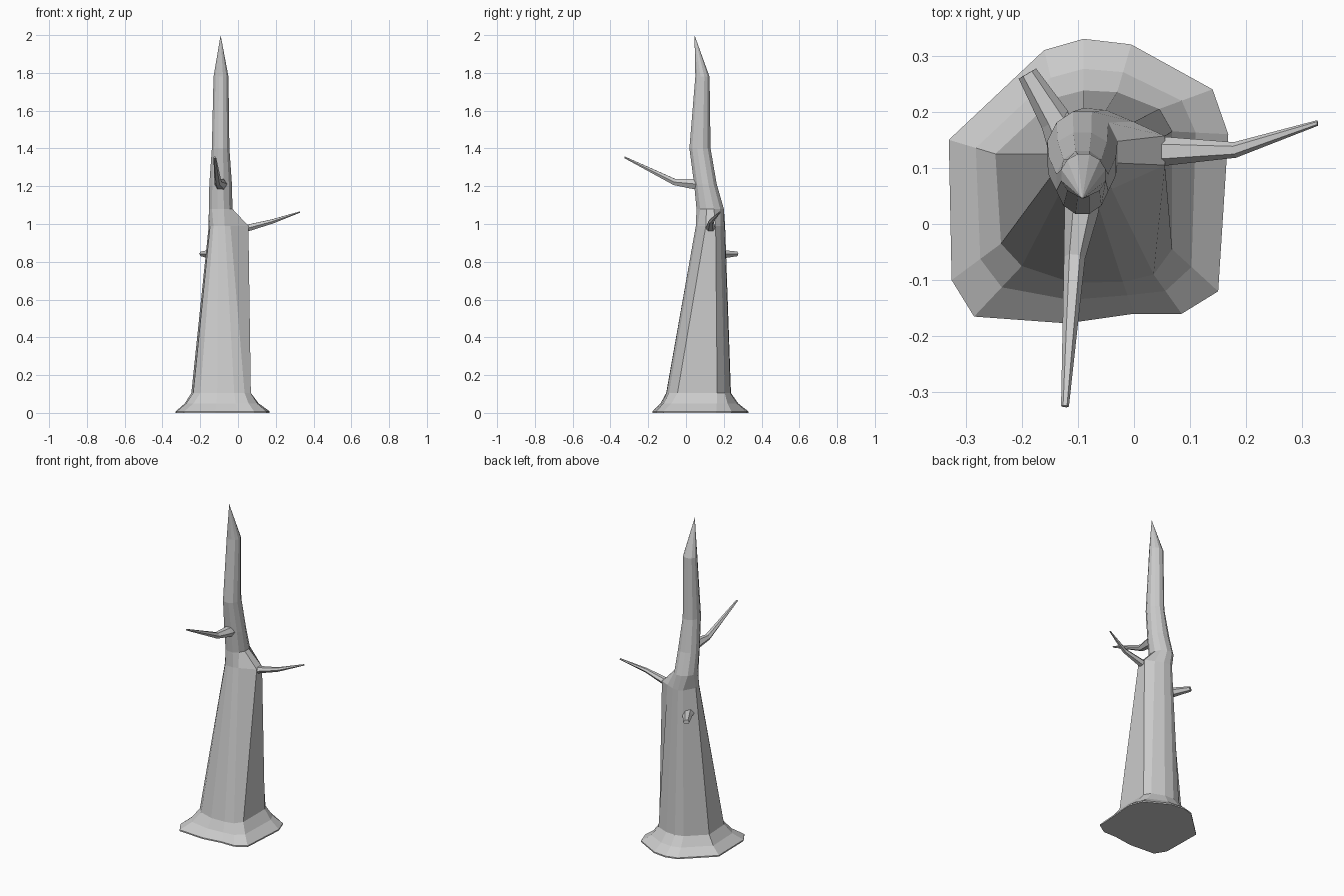
import bpy, bmesh, math
from mathutils import Vector

if "Cube" in bpy.data.objects:
    bpy.data.objects.remove(bpy.data.objects["Cube"])

bark = bpy.data.materials.new("grey bark")
bark.use_nodes = True
GREY = (0.6, 0.6, 0.6, 1)
bark.diffuse_color = GREY
bark.node_tree.nodes["Principled BSDF"].inputs["Base Color"].default_value = GREY


def loft(name, rings, tip=None):
    """Skin a list of equal-sized point rings, closing both ends."""
    bm = bmesh.new()
    loops = [[bm.verts.new(p) for p in ring] for ring in rings]
    n = len(loops[0])
    for a, b in zip(loops, loops[1:]):
        for i in range(n):
            j = (i + 1) % n
            bm.faces.new((a[i], a[j], b[j], b[i]))
    bm.faces.new(loops[0][::-1])
    if tip:
        t = bm.verts.new(tip)
        for i in range(n):
            bm.faces.new((loops[-1][i], loops[-1][(i + 1) % n], t))
    else:
        bm.faces.new(loops[-1])
    bmesh.ops.recalc_face_normals(bm, faces=bm.faces)
    mesh = bpy.data.meshes.new(name)
    bm.to_mesh(mesh)
    bm.free()
    mesh.materials.append(bark)
    bpy.context.collection.objects.link(bpy.data.objects.new(name, mesh))


def flat_ring(points, z):
    return [Vector((x, y, z)) for x, y in points]


def oval(x, y, z, rx, ry, n=12):
    angles = [math.radians(165) + math.tau * i / n for i in range(n)]
    return [Vector((x + rx * math.cos(a), y + ry * math.sin(a), z)) for a in angles]


def branch(name, path, sides=6):
    """Tapered limb through (centre, half width, half height) stations."""
    rings = []
    direction = path[-1][0] - path[0][0]
    side = direction.cross(Vector((0, 0, 1))).normalized()
    up = side.cross(direction).normalized()
    for centre, w, h in path:
        rings.append([centre + side * w * math.cos(math.tau * i / sides)
                      + up * h * math.sin(math.tau * i / sides) for i in range(sides)])
    loft(name, rings)


# Trunk: irregular flared foot, leaning body, shoulder, bent spire
foot = [(-.33, .15), (-.325, -.10), (-.285, -.165), (-.12, -.177), (0, -.16), (.085, -.16),
        (.15, -.12), (.168, .16), (.14, .24), (-.005, .32), (-.09, .33), (-.16, .31)]
body = [(-.247, .125), (-.237, -.035), (-.2, -.075), (-.11, -.105), (-.02, -.103), (.035, -.09),
        (.068, -.045), (.068, .165), (.045, .205), (-.03, .235), (-.09, .238), (-.14, .225)]
shoulder = [(-.155, .125), (-.148, .085), (-.13, .06), (-.105, .052), (-.07, .052), (-.04, .062),
            (.055, .105), (.055, .157), (0, .182), (-.05, .203), (-.09, .207), (-.115, .195)]
flare = [(f[0] * .42 + b[0] * .58, f[1] * .42 + b[1] * .58) for f, b in zip(foot, body)]
loft("trunk", [flat_ring(foot, 0), flat_ring(foot, .008), flat_ring(flare, .05),
               flat_ring(body, .105), flat_ring(shoulder, .99),
               oval(-.092, .128, 1.08, .065, .075),
               oval(-.092, .103, 1.21, .062, .062),
               oval(-.092, .074, 1.4, .048, .058),
               oval(-.09, .087, 1.78, .041, .039)], tip=(-.092, .045, 2))

# Branches
branch("left_branch", [(Vector((-.02, .13, .965)), .03, .025),
                       (Vector((.055, .13, .98)), .026, .02),
                       (Vector((.18, .132, 1.013)), .014, .013),
                       (Vector((.327, .18, 1.063)), .005, .004)])
branch("front_branch", [(Vector((-.09, .07, 1.21)), .035, .035),
                        (Vector((-.094, .02, 1.215)), .03, .03),
                        (Vector((-.106, -.06, 1.222)), .019, .019),
                        (Vector((-.123, -.325, 1.353)), .007, .005)])
branch("back_stub", [(Vector((-.115, .14, .84)), .04, .032),
                     (Vector((-.14, .185, .84)), .028, .026),
                     (Vector((-.19, .268, .842)), .018, .014)])
